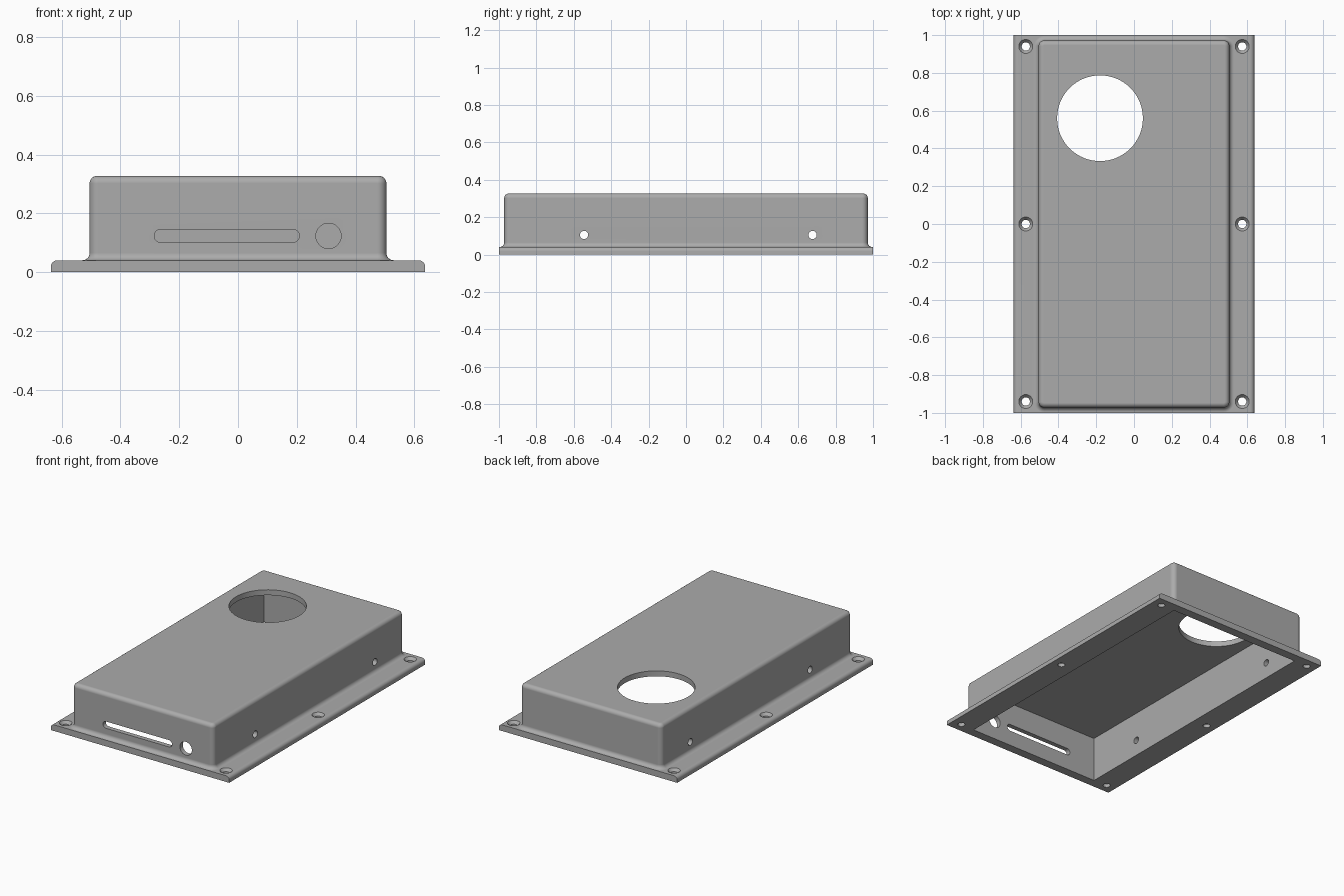
import bpy, bmesh
from math import sin, cos, pi
from mathutils import Vector

if "Cube" in bpy.data.objects:
    bpy.data.objects.remove(bpy.data.objects["Cube"])

grey = bpy.data.materials.new("plain grey")
grey.use_nodes = True
GREY = (0.41, 0.41, 0.41, 1)
grey.diffuse_color = GREY
grey.node_tree.nodes["Principled BSDF"].inputs["Base Color"].default_value = GREY


def loft(name, rings):
    """Closed solid through rings with equal point counts."""
    bm = bmesh.new()
    vs = [[bm.verts.new(p) for p in ring] for ring in rings]
    n = len(vs[0])
    for a, b in zip(vs, vs[1:]):
        for i in range(n):
            j = (i + 1) % n
            bm.faces.new((a[i], a[j], b[j], b[i]))
    bm.faces.new(vs[0][::-1])
    bm.faces.new(vs[-1])
    bmesh.ops.recalc_face_normals(bm, faces=bm.faces)
    mesh = bpy.data.meshes.new(name)
    bm.to_mesh(mesh)
    bm.free()
    mesh.materials.append(grey)
    obj = bpy.data.objects.new(name, mesh)
    bpy.context.collection.objects.link(obj)
    return obj


def round_rect(hx, hy, r, steps=6):
    """Outline whose corner arcs have radius r around fixed centres."""
    pts = []
    for q, (sx, sy) in enumerate(((1, 1), (-1, 1), (-1, -1), (1, -1))):
        for k in range(steps + 1):
            a = (q + k / steps) * pi / 2
            pts.append((sx * hx + r * cos(a), sy * hy + r * sin(a)))
    return pts


def drill(name, center, axis, stations, n=32):
    """Round cutter: stations are (distance along axis, radius)."""
    d = Vector(axis)
    u = d.orthogonal().normalized()
    v = d.cross(u)
    c = Vector(center)
    return loft(name, [[c + d * t + (u * cos(2 * pi * i / n) + v * sin(2 * pi * i / n)) * r
                        for i in range(n)] for t, r in stations])


def combine(obj, other, operation):
    mod = obj.modifiers.new("combine", "BOOLEAN")
    mod.operation, mod.solver, mod.object = operation, "EXACT", other
    bpy.context.view_layer.objects.active = obj
    bpy.ops.object.modifier_apply(modifier=mod.name)
    bpy.data.objects.remove(other)


# Cover body: foot fillet, straight wall, rounded top rim
HX, HY, TOP, FLANGE, CORNER, FILLET = 0.505, 0.972, 0.327, 0.04, 0.03, 0.025
arc = [k * pi / 12 for k in range(7)]
profile = [(FILLET, 0.015)]
profile += [(FILLET * (1 - sin(a)), FLANGE + FILLET * (1 - cos(a))) for a in arc]
profile += [(FILLET * (cos(a) - 1), TOP + FILLET * (sin(a) - 1)) for a in arc]
body = loft("body", [[(x, y, z) for x, y in round_rect(HX - CORNER, HY - CORNER, CORNER + off)]
                     for off, z in profile])

# Mounting flange with rounded long edges
W, R = 0.637, 0.022
right = [(W, 0)] + [(W - R + R * cos(a), FLANGE - R + R * sin(a)) for a in arc]
outline = right + [(-x, z) for x, z in reversed(right)]
cover = loft("cover", [[(x, y, z) for x, z in outline] for y in (-1, 1)])
combine(cover, body, "UNION")

# Hollow inside
cavity = loft("cavity", [[(sx * 0.475, sy * 0.942, z) for sx, sy in
                          ((-1, -1), (1, -1), (1, 1), (-1, 1))] for z in (-0.1, 0.292)])
combine(cover, cavity, "DIFFERENCE")

# Large opening in the top
combine(cover, drill("top_opening", (-0.18, 0.56, 0.2), (0, 0, 1),
                     [(0, 0.227), (0.3, 0.227)], 64), "DIFFERENCE")

# Countersunk screw holes
for x in (-0.573, 0.573):
    for y in (-0.94, 0, 0.94):
        combine(cover, drill("screw_hole", (x, y, 0), (0, 0, 1),
                             [(-0.1, 0.022), (0.022, 0.022), (FLANGE, 0.037), (0.1, 0.037)]),
                "DIFFERENCE")

# Side holes through both walls
for y in (-0.545, 0.677):
    combine(cover, drill("side_hole", (0, y, 0.105), (1, 0, 0),
                         [(-0.8, 0.022), (0.8, 0.022)]), "DIFFERENCE")

# Front round port and slot
combine(cover, drill("front_port", (0.308, -1.1, 0.123), (0, 1, 0),
                     [(0, 0.043), (0.3, 0.043)]), "DIFFERENCE")
slot_pts = round_rect(0.225, 0, 0.022)
slot = loft("front_slot", [[(x - 0.038, y, z + 0.123) for x, z in slot_pts] for y in (-1.1, -0.8)])
bm = bmesh.new()
bm.from_mesh(slot.data)
bmesh.ops.remove_doubles(bm, verts=bm.verts, dist=1e-5)
bm.to_mesh(slot.data)
bm.free()
combine(cover, slot, "DIFFERENCE")

# Smooth rounds, crisp edges
bpy.ops.object.select_all(action="DESELECT")
cover.select_set(True)
bpy.context.view_layer.objects.active = cover
bpy.ops.object.shade_smooth_by_angle(angle=pi / 6)
weighted = cover.modifiers.new("flat_faces_stay_flat", "WEIGHTED_NORMAL")
weighted.keep_sharp = True
